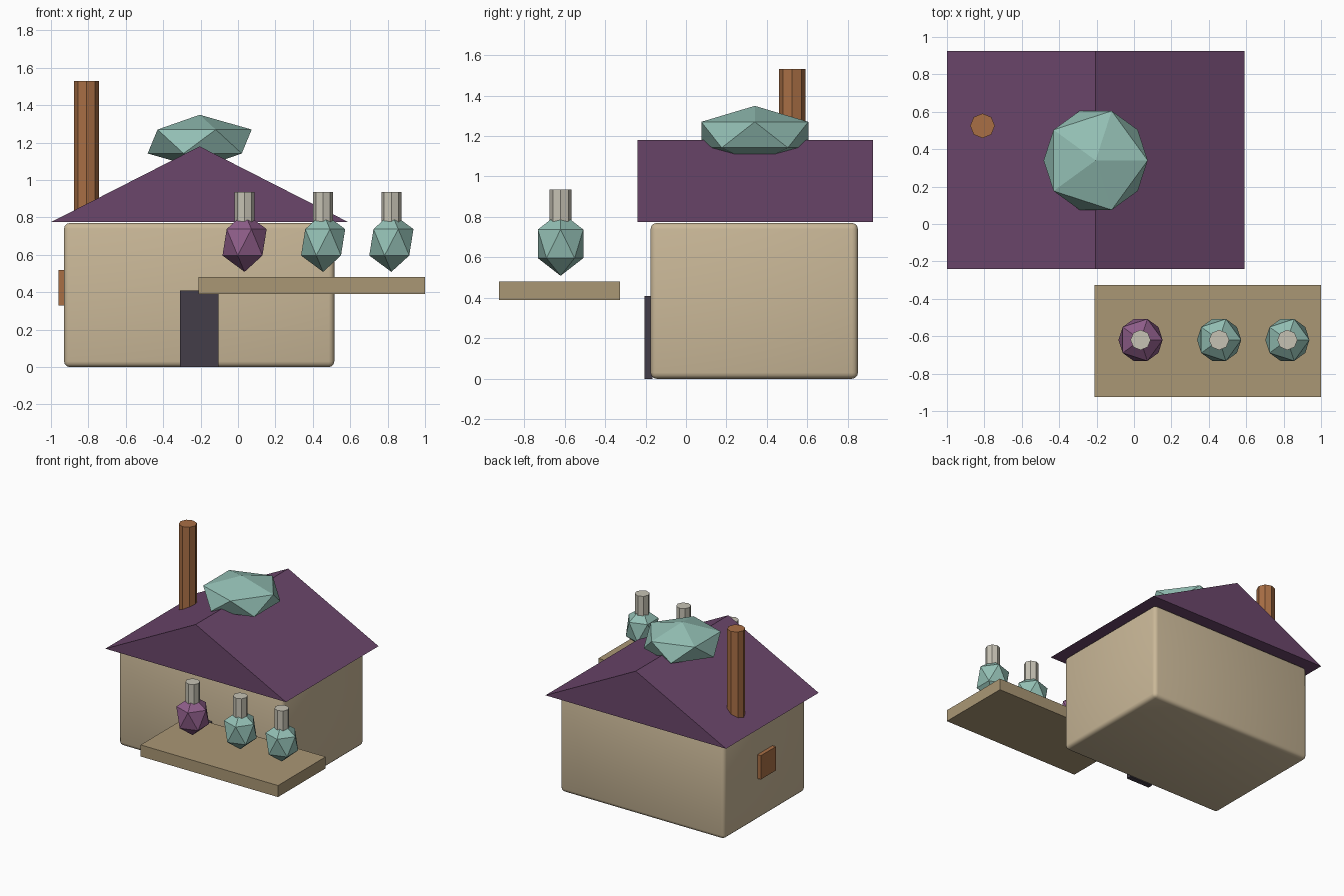
import bpy, bmesh
from mathutils import Matrix, Vector

if "Cube" in bpy.data.objects:
    bpy.data.objects.remove(bpy.data.objects["Cube"])


def material(name, hex_code):
    def lin(c):
        return c / 12.92 if c <= 0.04045 else ((c + 0.055) / 1.055) ** 2.4
    m = bpy.data.materials.new(name)
    rgb = [lin(int(hex_code[i:i + 2], 16) / 255) for i in (0, 2, 4)]
    m.diffuse_color = (*rgb, 1)
    m.use_nodes = True
    m.node_tree.nodes["Principled BSDF"].inputs["Base Color"].default_value = m.diffuse_color
    return m


PLASTER = material("plaster", "CAB898")
ROOF = material("roof purple", "6B466B")
GLASS = material("pale green glass", "93BFB4")
PLUM = material("plum glass", "8F5E8A")
CORK = material("cork grey", "C6C2B4")
WOOD = material("plank wood", "AA9775")
COPPER = material("copper brown", "A96F45")
DOOR = material("door dark", "443D48")


def finish(name, bm, mat, smooth=False):
    bmesh.ops.recalc_face_normals(bm, faces=bm.faces)
    me = bpy.data.meshes.new(name)
    for f in bm.faces:
        f.smooth = smooth
    bm.to_mesh(me)
    bm.free()
    me.materials.append(mat)
    ob = bpy.data.objects.new(name, me)
    bpy.context.collection.objects.link(ob)
    return ob


def placed(lo, hi):
    lo, hi = Vector(lo), Vector(hi)
    return Matrix.Translation((lo + hi) / 2) @ Matrix.Diagonal((*(hi - lo), 1))


def box(name, lo, hi, mat, bevel=0):
    bm = bmesh.new()
    bmesh.ops.create_cube(bm, size=1, matrix=placed(lo, hi))
    if bevel:
        bmesh.ops.bevel(bm, geom=bm.edges[:], offset=bevel, segments=3,
                        profile=0.5, affect='EDGES')
    return finish(name, bm, mat, smooth=bevel > 0)


def post(name, x, y, z0, z1, r, mat):
    bm = bmesh.new()
    bmesh.ops.create_cone(bm, cap_ends=True, segments=8, radius1=r, radius2=r,
                          depth=z1 - z0,
                          matrix=Matrix.Translation((x, y, (z0 + z1) / 2)))
    return finish(name, bm, mat)


def gem(name, centre, r, rz, mat):
    bm = bmesh.new()
    bmesh.ops.create_icosphere(
        bm, subdivisions=1, radius=1,
        matrix=Matrix.Translation(centre) @ Matrix.Diagonal((r, r, rz, 1)))
    return finish(name, bm, mat)


# House walls, door and side window
box("house_walls", (-0.93, -0.175, 0), (0.515, 0.85, 0.77), PLASTER, bevel=0.03)
box("door", (-0.31, -0.205, 0), (-0.105, -0.165, 0.41), DOOR)
box("side_window", (-0.96, 0.24, 0.33), (-0.92, 0.43, 0.52), COPPER)

# Gabled roof: a triangle pulled from front to back
bm = bmesh.new()
profile = [(-1.0, 0.775), (0.59, 0.775), (-0.205, 1.18)]
gable = bm.faces.new([bm.verts.new((x, -0.24, z)) for x, z in profile])
ext = bmesh.ops.extrude_face_region(bm, geom=[gable], use_keep_orig=True)
bmesh.ops.translate(bm, vec=(0, 1.165, 0),
                    verts=[v for v in ext["geom"] if isinstance(v, bmesh.types.BMVert)])
finish("roof", bm, ROOF)

# Chimney and roof crystal
post("chimney", -0.81, 0.525, 0.8, 1.53, 0.066, COPPER)
gem("roof_crystal", (-0.205, 0.34, 1.206), 0.311, 0.143, GLASS)

# Display plank with three stoppered bottles
box("plank", (-0.21, -0.925, 0.39), (1.0, -0.325, 0.482), WOOD)
for i, (x, mat) in enumerate([(0.035, PLUM), (0.455, GLASS), (0.82, GLASS)], 1):
    gem(f"bottle_{i}", (x, -0.62, 0.667), 0.132, 0.158, mat)
    post(f"bottle_neck_{i}", x, -0.62, 0.77, 0.935, 0.054, CORK)
